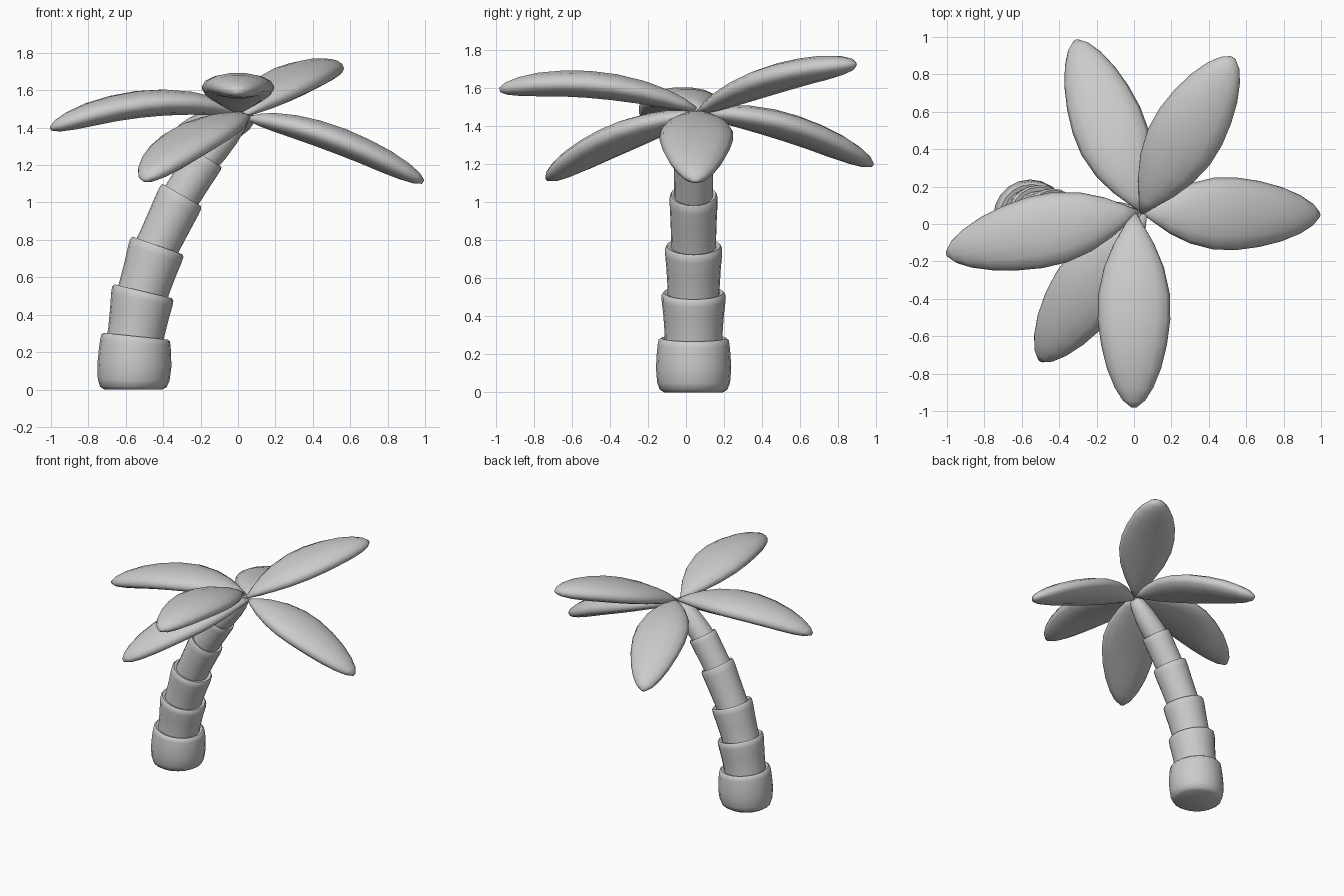
import bpy, bmesh, math
from mathutils import Vector

if "Cube" in bpy.data.objects:
    bpy.data.objects.remove(bpy.data.objects["Cube"])


def loft(name, rings, angle):
    """Skin a list of closed rings and cap both ends."""
    bm = bmesh.new()
    loops = [[bm.verts.new(p) for p in ring] for ring in rings]
    n = len(loops[0])
    for a, b in zip(loops, loops[1:]):
        for i in range(n):
            j = (i + 1) % n
            bm.faces.new((a[i], a[j], b[j], b[i]))
    bm.faces.new(loops[0])
    bm.faces.new(loops[-1])
    bmesh.ops.recalc_face_normals(bm, faces=bm.faces)
    mesh = bpy.data.meshes.new(name)
    bm.to_mesh(mesh)
    bm.free()
    ob = bpy.data.objects.new(name, mesh)
    bpy.context.collection.objects.link(ob)
    bpy.context.view_layer.objects.active = ob
    ob.select_set(True)
    bpy.ops.object.shade_smooth_by_angle(angle=math.radians(angle))
    ob.select_set(False)
    return ob


def ring(c, u, v, ru, rv, n):
    return [c + u * (ru * math.cos(2 * math.pi * i / n)) + v * (rv * math.sin(2 * math.pi * i / n))
            for i in range(n)]


# Trunk: stacked flaring segments along a leaning curve
TRUNK_Y = 0.04
# joint centre x, z, tilt in degrees
joints = [(-0.56, 0.0, 0), (-0.547, 0.285, 6), (-0.507, 0.525, 13.5), (-0.43, 0.77, 19.5),
          (-0.30, 1.04, 30), (-0.172, 1.242, 32), (0.03, 1.47, 43)]
# (fraction along segment, radius) profile of each segment
base_profile = [(0, 0.155), (0.05, 0.178), (0.18, 0.192), (0.45, 0.198), (0.7, 0.194),
                (0.88, 0.189), (0.97, 0.184), (1.0, 0.172), (0.97, 0.15)]
radii = [(0.152, 0.168), (0.137, 0.15), (0.118, 0.126), (0.102, 0.104)]


def segment_profile(bottom, top):
    return [(-0.06, bottom), (0.1, bottom), (0.5, bottom * 0.55 + top * 0.45), (0.82, top),
            (0.95, top), (1.0, top * 0.94), (0.97, top * 0.8)]


profiles = [base_profile] + [segment_profile(*r) for r in radii]
profiles.append([(-0.06, 0.085), (0.15, 0.085), (0.5, 0.076), (0.8, 0.06), (0.95, 0.045), (1.0, 0.03)])

for k, profile in enumerate(profiles):
    (x0, z0, t0), (x1, z1, t1) = joints[k], joints[k + 1]
    rings = []
    for f, r in profile:
        c = Vector((x0 + (x1 - x0) * f, TRUNK_Y, z0 + (z1 - z0) * f))
        t = math.radians(t0 + (t1 - t0) * f)
        rings.append(ring(c, Vector((math.cos(t), 0, -math.sin(t))), Vector((0, 1, 0)), r, r, 20))
    loft(f"trunk_segment_{k + 1}", rings, 50)

# Leaves: flattened pods lofted along a bent centre line
# (fraction along leaf, half width, half thickness)
leaf_profile = [(0, 0.012, 0.01), (0.08, 0.06, 0.035), (0.16, 0.108, 0.05), (0.28, 0.16, 0.063),
                (0.42, 0.192, 0.071), (0.55, 0.194, 0.073), (0.68, 0.176, 0.07), (0.8, 0.145, 0.064),
                (0.9, 0.103, 0.051), (0.965, 0.06, 0.034), (1.0, 0.015, 0.012)]
# base, middle and tip of each centre line
leaves = {
    "leaf_right": ((0.05, 0.06, 1.45), (0.5, 0.055, 1.345), (0.99, 0.05, 1.11)),
    "leaf_back_right": ((0.04, 0.06, 1.47), (0.28, 0.48, 1.65), (0.53, 0.89, 1.725)),
    "leaf_back_left": ((0.04, 0.07, 1.47), (-0.13, 0.51, 1.40), (-0.31, 0.98, 1.195)),
    "leaf_left": ((0.02, 0.065, 1.48), (-0.48, -0.035, 1.53), (-1.0, -0.16, 1.395)),
    "leaf_front_left": ((0.06, 0.05, 1.46), (-0.23, -0.33, 1.345), (-0.5, -0.73, 1.12)),
    "leaf_front": ((0.0, 0.06, 1.485), (0.0, -0.46, 1.615), (0.0, -0.98, 1.59)),
}
for name, pts in leaves.items():
    a, m, b = (Vector(p) for p in pts)
    ctrl = m * 2 - (a + b) / 2
    rings = []
    for t, w, h in leaf_profile:
        c = a * (1 - t) ** 2 + ctrl * (2 * t * (1 - t)) + b * t * t
        tangent = ((ctrl - a) * (1 - t) + (b - ctrl) * t).normalized()
        side = tangent.cross(Vector((0, 0, 1))).normalized()
        rings.append(ring(c, side, side.cross(tangent), w, h, 14))
    loft(name, rings, 80)
